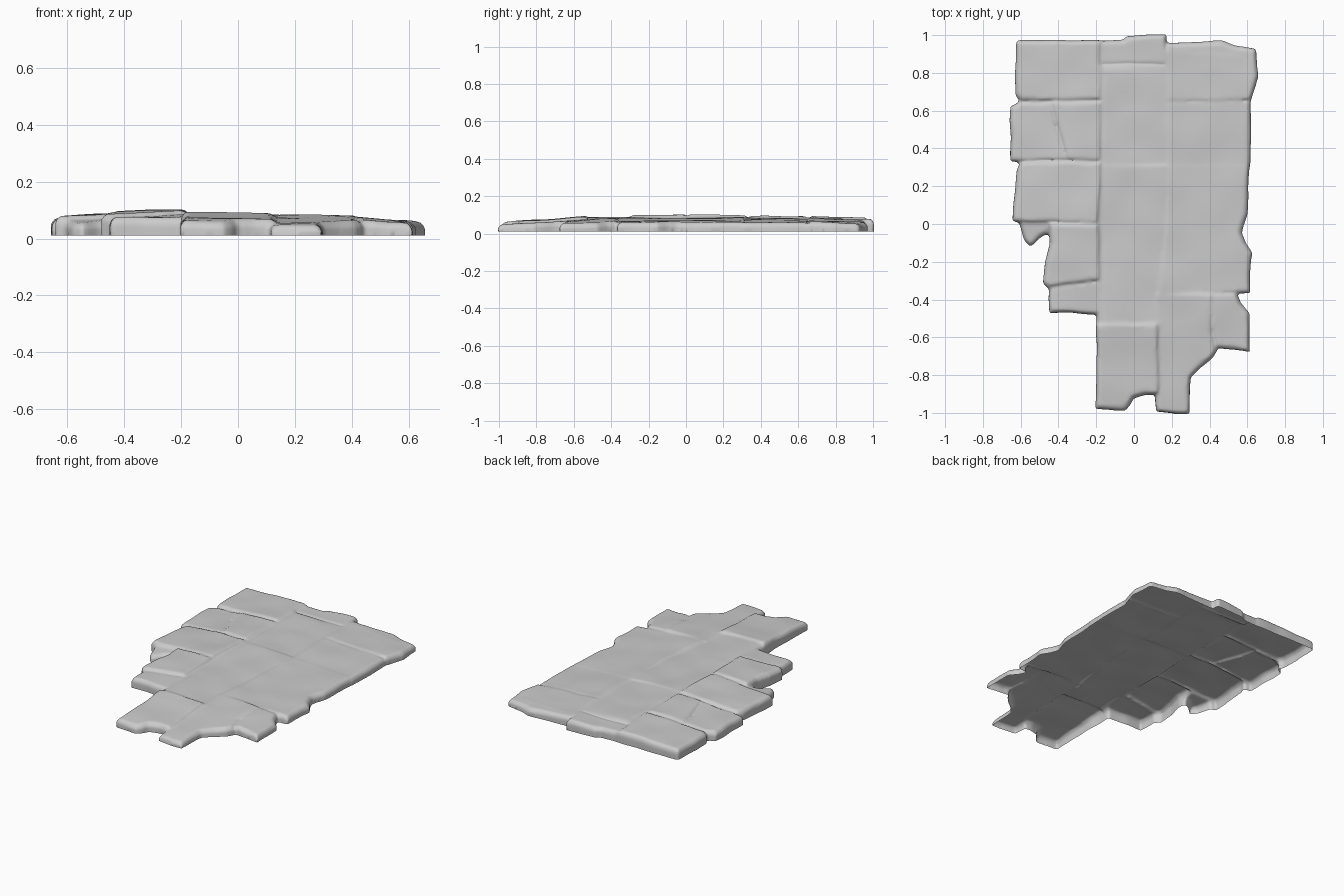
import bpy, bmesh
from mathutils import Vector, noise

if "Cube" in bpy.data.objects:
    bpy.data.objects.remove(bpy.data.objects["Cube"])

BOTTOM = 0.01


def stone(bm, height, tilt_x, tilt_y, outline):
    """Add one chamfered slab; the top plane is tilted about the slab centre."""
    cx = sum(p[0] for p in outline) / len(outline)
    cy = sum(p[1] for p in outline) / len(outline)
    part = bmesh.new()
    base = part.faces.new([part.verts.new((x, y, BOTTOM)) for x, y in outline])
    base.normal_update()
    if base.normal.z > 0:
        base.normal_flip()
    ext = bmesh.ops.extrude_face_region(part, geom=[base], use_keep_orig=True)["geom"]
    top = next(g for g in ext if isinstance(g, bmesh.types.BMFace))
    for v in top.verts:
        v.co.z = height + tilt_x * (v.co.x - cx) + tilt_y * (v.co.y - cy) - 0.02
    bmesh.ops.recalc_face_normals(part, faces=part.faces[:])
    bmesh.ops.inset_region(part, faces=[top], thickness=0.02)
    for v in top.verts:
        v.co.z = height + tilt_x * (v.co.x - cx) + tilt_y * (v.co.y - cy)
    bmesh.ops.triangulate(part, faces=part.faces[:])
    me = bpy.data.meshes.new("tmp")
    part.to_mesh(me)
    part.free()
    bm.from_mesh(me)
    bpy.data.meshes.remove(me)


def finish(bm, name, voxel, smooth):
    """Fuse the slabs into one skin, soften it, open the underside, wear the surface."""
    me = bpy.data.meshes.new(name)
    bm.to_mesh(me)
    bm.free()
    ob = bpy.data.objects.new(name, me)
    bpy.context.collection.objects.link(ob)
    rm = ob.modifiers.new("fuse", 'REMESH')
    rm.mode = 'VOXEL'
    rm.voxel_size = voxel
    sm = ob.modifiers.new("wear", 'SMOOTH')
    sm.factor = 0.5
    sm.iterations = smooth
    dg = bpy.context.evaluated_depsgraph_get()
    worn = bpy.data.meshes.new_from_object(ob.evaluated_get(dg))
    ob.modifiers.clear()
    ob.data = worn

    # The slab is a hollow shell: drop every face that looks down
    skin = bmesh.new()
    skin.from_mesh(worn)
    skin.normal_update()
    under = [f for f in skin.faces if f.normal.z < -0.25 and f.calc_center_median().z < 0.035]
    bmesh.ops.delete(skin, geom=under, context='FACES')
    for v in skin.verts:
        if v.is_boundary and v.co.z < 0.03:
            v.co.z = BOTTOM
        n = noise.noise_vector(Vector((v.co.x * 9, v.co.y * 9, 0)))
        rise = max(0, v.co.z - BOTTOM) / 0.07
        v.co.z += rise * 0.007 * noise.noise(Vector((v.co.x * 5, v.co.y * 5, 0)))
        v.co.x = v.co.x * 1.004 + n.x * 0.006
        v.co.y = v.co.y * 1.003 + n.y * 0.006
    for f in skin.faces:
        f.smooth = True
    skin.to_mesh(worn)
    skin.free()
    worn.name = name


slab = bmesh.new()

# Left column of raised flagstones
stone(slab, .082, .03, -.01, [(-.62, .97), (-.625, .68), (-.6, .648), (-.17, .648), (-.17, .97)])
stone(slab, .078, .06, 0, [(-.65, .62), (-.655, .33), (-.35, .33), (-.375, .43), (-.41, .53),
                           (-.43, .65), (-.6, .65)])
stone(slab, .090, .03, -.02, [(-.44, .65), (-.42, .53), (-.385, .43), (-.36, .33),
                              (-.17, .33), (-.17, .65)])
stone(slab, .088, .05, 0, [(-.62, .29), (-.6, .332), (-.17, .332), (-.18, 0), (-.64, .01)])
stone(slab, .062, .05, .1, [(-.61, .02), (-.44, .02), (-.45, -.05), (-.49, -.07),
                            (-.545, -.12), (-.58, -.085)])
stone(slab, .096, .02, .02, [(-.45, .004), (-.18, .004), (-.175, -.3), (-.45, -.335),
                             (-.48, -.31), (-.47, -.2), (-.445, -.1)])
stone(slab, .078, .02, .05, [(-.445, -.33), (-.175, -.295), (-.175, -.475), (-.445, -.47)])

# Centre and right paving, worn almost into one surface
stone(slab, .076, 0, 0, [(-.185, .84), (-.185, .965), (-.06, .975), (-.04, .995),
                         (.17, 1.003), (.178, .84)])
stone(slab, .078, -.02, .0, [(-.185, .85), (.19, .85), (.19, .3), (-.185, .3)])
stone(slab, .079, -.02, .01, [(-.185, .32), (.19, .32), (.175, -.1), (.15, -.25),
                              (.13, -.55), (-.195, -.53)])
stone(slab, .064, -.04, -.03, [(.17, .955), (.47, .965), (.53, .945), (.645, .925),
                               (.655, .78), (.615, .645), (.17, .64)])
stone(slab, .067, -.05, 0, [(.17, .65), (.615, .65), (.62, .55), (.612, .3), (.17, .29)])
stone(slab, .068, -.05, 0, [(.17, .32), (.61, .32), (.6, .05), (.57, -.05), (.585, -.1),
                            (.622, -.15), (.612, -.365), (.41, -.375), (.12, -.39), (.15, -.1)])
# Bed below the joints, keeping the worn grooves shallow
stone(slab, .069, -.035, 0, [(-.17, .83), (.16, .83), (.16, .93), (.58, .9), (.58, .3), (.56, .06),
                             (.53, -.05), (.56, -.33), (.39, -.33), (.37, -.5), (-.17, -.62)])
# Broken front stones
stone(slab, .070, -.01, .07, [(-.195, -.52), (.13, -.52), (.135, -.9), (.06, -.9), (0, -.92),
                              (-.025, -.96), (-.05, -.985), (-.205, -.975)])
stone(slab, .062, .0, .06, [(.11, -.36), (.42, -.36), (.415, -.55), (.435, -.67), (.41, -.71),
                            (.3, -.81), (.295, -.89), (.288, -1.003), (.115, -.995), (.11, -.93)])
# Loose stone at the front right
stone(slab, .065, -.09, .02, [(.395, -.36), (.54, -.36), (.565, -.42), (.612, -.47), (.612, -.678),
                              (.53, -.665), (.43, -.65), (.405, -.55)])
finish(slab, "flagstone_floor", .009, 5)
